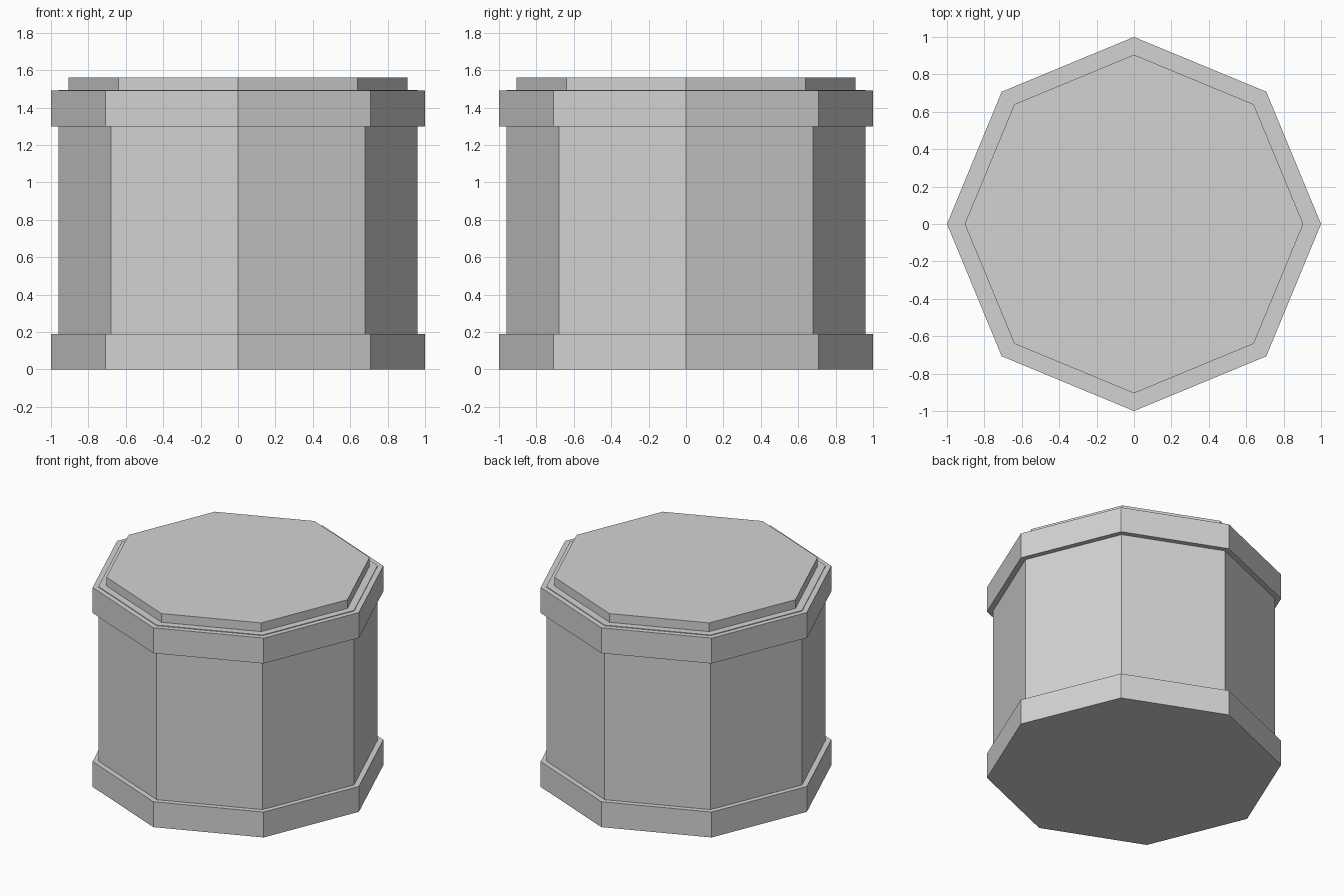
import bpy
from math import radians

SIDES = 8

# Remove the default object
cube = bpy.data.objects.get("Cube")
if cube:
    bpy.data.objects.remove(cube, do_unlink=True)

# Single plain grey
grey = bpy.data.materials.new("light_grey")
grey.use_nodes = True
colour = (0.65, 0.65, 0.65, 1)
grey.diffuse_color = colour
grey.node_tree.nodes["Principled BSDF"].inputs["Base Color"].default_value = colour


def octagon(name, radius, bottom, top):
    """Flat-sided prism with corners on the x and y axes."""
    bpy.ops.mesh.primitive_cylinder_add(
        vertices=SIDES, radius=radius, depth=top - bottom,
        location=(0, 0, (bottom + top) / 2))
    part = bpy.context.object
    part.name = name
    part.data.materials.append(grey)
    return part


# Base band, drum body, upper band and lid
octagon("base_band", 1.0, 0, 0.19)
octagon("body", 0.96, 0.01, 1.495)
octagon("upper_band", 1.0, 1.30, 1.49)
octagon("lid", 0.905, 1.49, 1.56)
